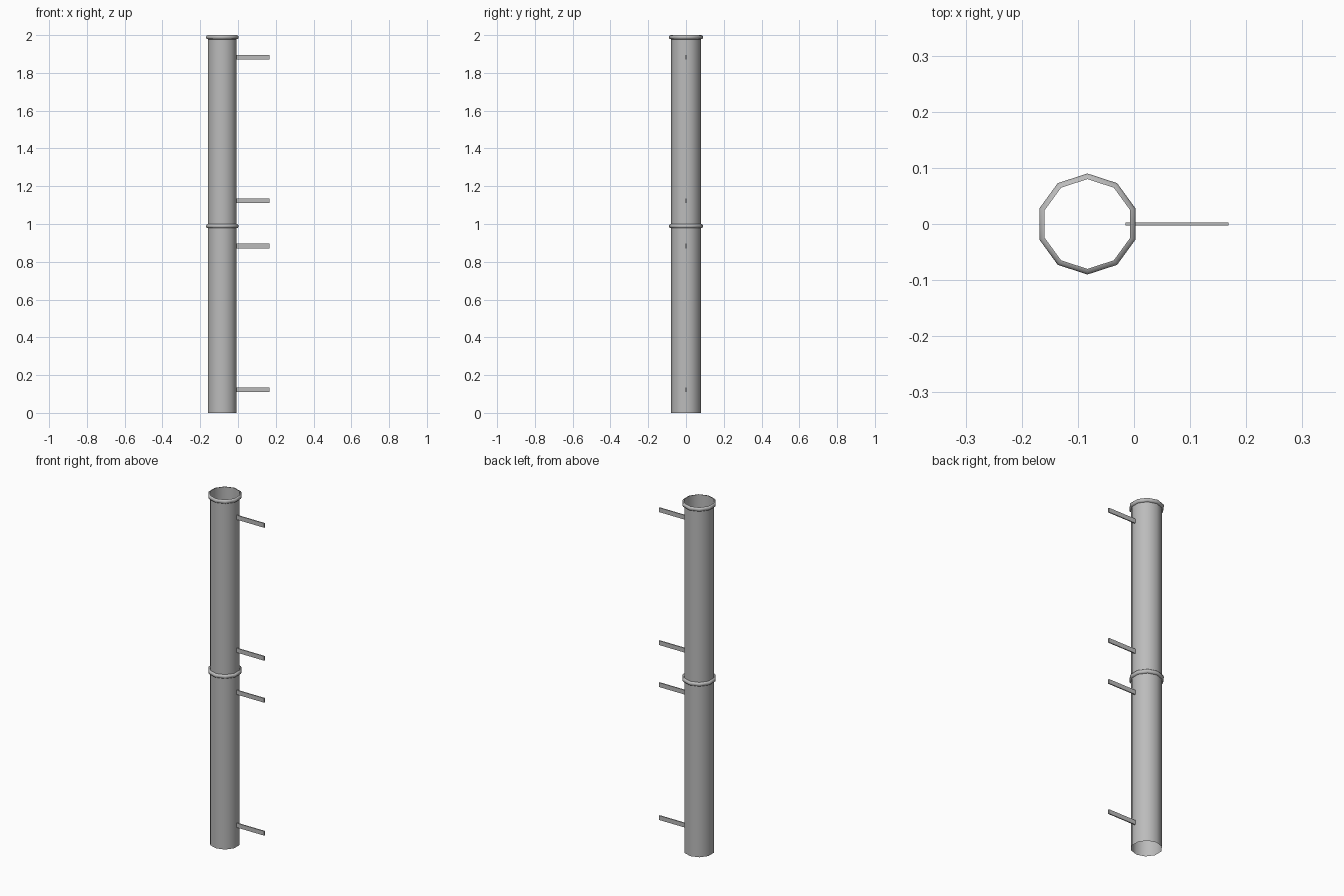
import bpy, bmesh, math

cube = bpy.data.objects.get("Cube")
if cube:
    bpy.data.objects.remove(cube)

SIDES = 10
AXIS_X = -0.083      # pipe axis
PIPE_R = 0.08
SECTION = 1.0        # length of one pipe section

steel = bpy.data.materials.new("grey steel")
steel.use_nodes = True
colour = (0.5, 0.5, 0.5, 1)
steel.diffuse_color = colour
steel.node_tree.nodes["Principled BSDF"].inputs["Base Color"].default_value = colour


def lathe(name, profile, z, closed=False):
    """Turn a (radius, height) profile round the pipe axis, with a corner on +y."""
    bm = bmesh.new()
    rings = []
    for r, h in profile:
        ring = []
        for i in range(SIDES):
            a = math.pi / 2 + math.tau * i / SIDES
            ring.append(bm.verts.new((r * math.cos(a), r * math.sin(a), h)))
        rings.append(ring)
    pairs = list(zip(rings, rings[1:]))
    if closed:
        pairs.append((rings[-1], rings[0]))
    for low, high in pairs:
        for i in range(SIDES):
            j = (i + 1) % SIDES
            bm.faces.new((low[i], low[j], high[j], high[i]))
    return finish(name, bm, (AXIS_X, 0, z), smooth=True)


def finish(name, bm, location, smooth=False):
    mesh = bpy.data.meshes.new(name)
    bm.to_mesh(mesh)
    bm.free()
    mesh.materials.append(steel)
    obj = bpy.data.objects.new(name, mesh)
    obj.location = location
    bpy.context.collection.objects.link(obj)
    if smooth:
        bpy.ops.object.select_all(action="DESELECT")
        obj.select_set(True)
        bpy.context.view_layer.objects.active = obj
        bpy.ops.object.shade_smooth_by_angle(angle=math.radians(60))
    return obj


def bracket(name, z):
    """Thin flat bar that starts just inside the pipe wall."""
    x0, x1 = -0.015, 0.168
    bm = bmesh.new()
    bmesh.ops.create_cube(bm, size=1)
    bmesh.ops.scale(bm, vec=(x1 - x0, 0.006, 0.025), verts=bm.verts)
    return finish(name, bm, ((x0 + x1) / 2, 0, z))


# Rounded collar hugging the top end of each section
collar_profile = [(PIPE_R, -0.022), (0.087, -0.02), (0.09, -0.014),
                  (0.09, -0.008), (0.087, -0.002), (PIPE_R, 0)]

for n, part in enumerate(("lower", "upper")):
    base = n * SECTION
    lathe(part + "_pipe", [(PIPE_R, 0), (PIPE_R, SECTION)], base)
    lathe(part + "_collar", collar_profile, base + SECTION)
    for end, h in (("bottom", 0.123), ("top", 0.883)):
        bracket(f"{part}_{end}_bracket", base + h)
